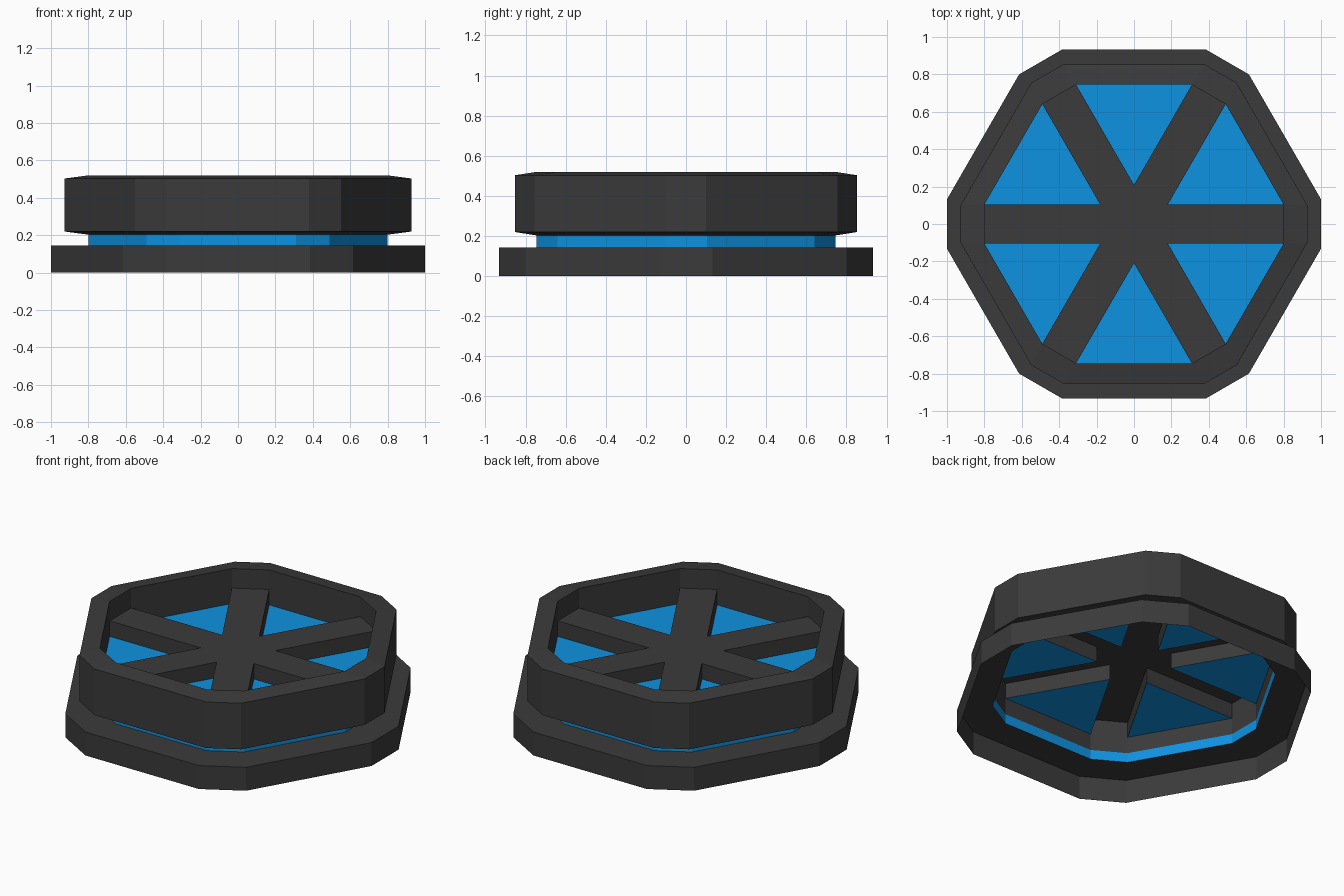
import bpy
from math import sin, cos, pi

if "Cube" in bpy.data.objects:
    bpy.data.objects.remove(bpy.data.objects["Cube"])


def material(name, rgb):
    m = bpy.data.materials.new(name)
    m.diffuse_color = (*rgb, 1)
    m.use_nodes = True
    m.node_tree.nodes["Principled BSDF"].inputs["Base Color"].default_value = m.diffuse_color
    return m


DARK = material("dark grey", (0.043, 0.043, 0.043))
BLUE = material("bright blue", (0.0044, 0.29, 0.75))


def turn(x, y, k):
    """Rotate a point by k sixths of a full turn."""
    a = k * pi / 3
    return x * cos(a) - y * sin(a), x * sin(a) + y * cos(a)


def outline(s, a, z):
    """Hexagon with cut corners: corner flats at distance s, long sides at a."""
    h = (a - s * cos(pi / 6)) / 0.5
    return [(*turn(s, y, k), z) for k in range(6) for y in (-h, h)]


def make(name, verts, faces, mat):
    me = bpy.data.meshes.new(name)
    me.from_pydata(verts, [], faces)
    me.materials.append(mat)
    ob = bpy.data.objects.new(name, me)
    bpy.context.collection.objects.link(ob)
    return ob


def loft(name, profile, mat):
    """Skin a list of (corner distance, side distance, z) outlines."""
    verts = [v for p in profile for v in outline(*p)]
    faces = []
    for r in range(len(profile) - 1):
        for i in range(12):
            j = (i + 1) % 12
            faces.append((r * 12 + i, r * 12 + j, r * 12 + 12 + j, r * 12 + 12 + i))
    return make(name, verts, faces, mat)


OUT, RIM, INN = (1.0, 0.932), (0.928, 0.853), (0.80, 0.745)
Z_BASE, Z_BAND, Z_PANEL, Z_SPOKE, Z_TOP = 0.144, 0.203, 0.305, 0.40, 0.52

# Open-bottomed base flange, blue neck, and hollow upper rim
loft("base_flange", [(*OUT, 0), (*OUT, Z_BASE), (*INN, Z_BASE)], DARK)
loft("neck_band", [(*INN, Z_BASE), (*INN, Z_BAND)], BLUE)
loft("upper_rim", [(*INN, Z_BAND), (*RIM, 0.22), (*RIM, 0.503),
                   (*INN, Z_TOP), (*INN, Z_BAND)], DARK)

# Six-armed spoke sheet with side walls, and triangular panels between arms
ends = outline(*INN, Z_SPOKE)
half = ends[1][1]
hub = [(*turn(half * 3 ** 0.5, half, k), Z_SPOKE) for k in range(6)]
low = [(x, y, Z_PANEL) for x, y, z in ends + hub]
verts = ends + hub + low
faces = [tuple(range(12, 18))]
panels = []
for k in range(6):
    e0, e1, nxt = 2 * k, 2 * k + 1, (2 * k + 2) % 12
    h0, h1 = 12 + (k - 1) % 6, 12 + k
    faces += [(h0, e0, e1, h1),
              (e1, e1 + 18, h1 + 18, h1),
              (h1, h1 + 18, nxt + 18, nxt)]
    panels.append((h1, e1, nxt))
make("spokes", verts, faces, DARK)
make("window_panels", low, panels, BLUE)
